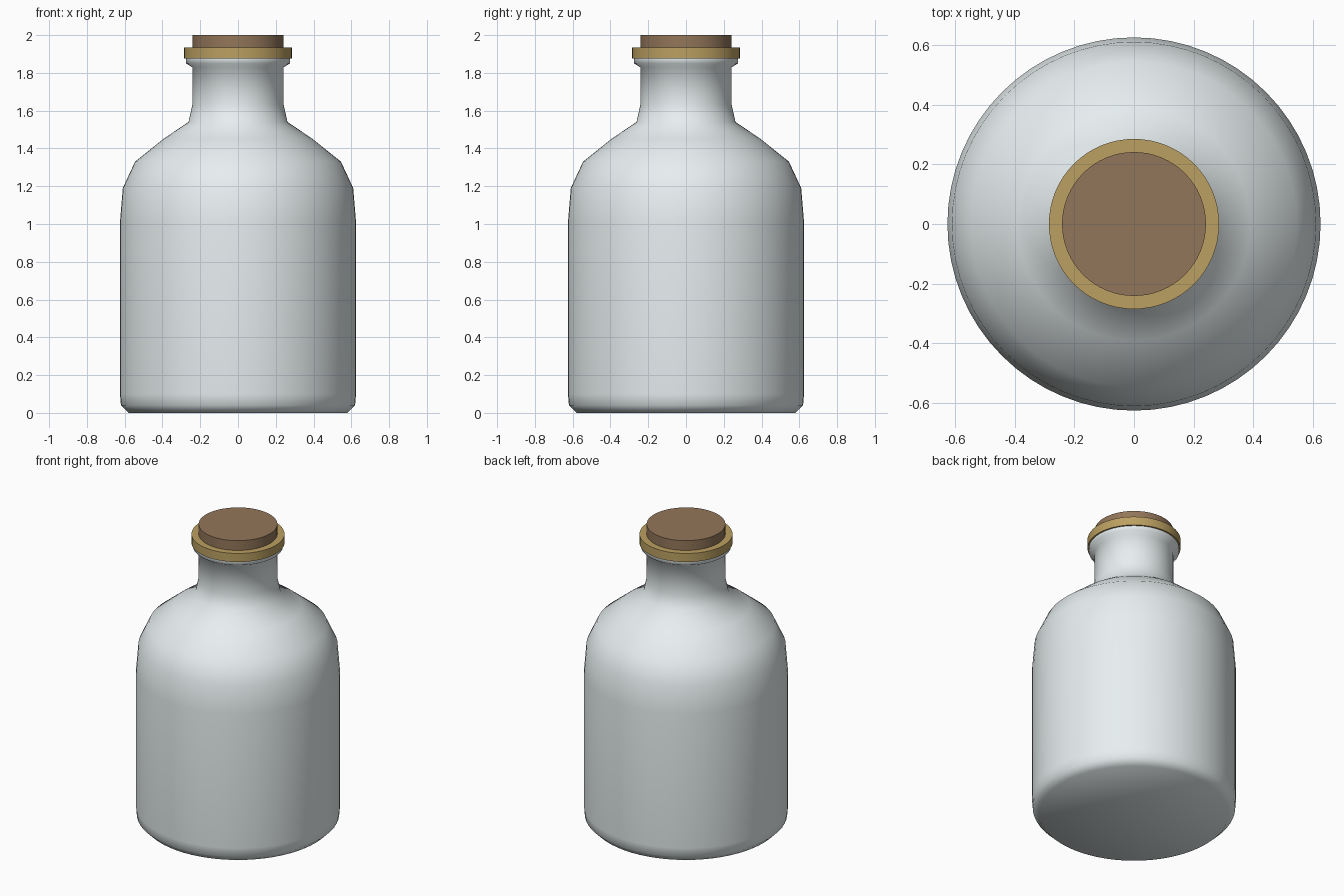
import bpy, math

if "Cube" in bpy.data.objects:
    bpy.data.objects.remove(bpy.data.objects["Cube"])


def material(name, color):
    m = bpy.data.materials.new(name)
    m.diffuse_color = (*color, 1)
    m.use_nodes = True
    m.node_tree.nodes["Principled BSDF"].inputs["Base Color"].default_value = m.diffuse_color
    return m


def lathe(name, profile, segments, mat, smooth_angle, closed=False):
    """Revolve (radius, z) points about z; points on the axis become poles."""
    verts, faces, rings = [], [], []
    for r, z in profile:
        start = len(verts)
        if r == 0:
            verts.append((0, 0, z))
            rings.append([start] * segments)
        else:
            for i in range(segments):
                a = 2 * math.pi * i / segments
                verts.append((r * math.cos(a), r * math.sin(a), z))
            rings.append(list(range(start, start + segments)))
    pairs = list(zip(rings, rings[1:]))
    if closed:
        pairs.append((rings[-1], rings[0]))
    for low, high in pairs:
        for i in range(segments):
            j = (i + 1) % segments
            quad = [low[i], low[j], high[j], high[i]]
            faces.append(list(dict.fromkeys(quad)))
    mesh = bpy.data.meshes.new(name)
    mesh.from_pydata(verts, [], faces)
    mesh.materials.append(mat)
    obj = bpy.data.objects.new(name, mesh)
    bpy.context.collection.objects.link(obj)
    bpy.ops.object.select_all(action='DESELECT')
    obj.select_set(True)
    bpy.context.view_layer.objects.active = obj
    bpy.ops.object.shade_smooth_by_angle(angle=math.radians(smooth_angle))
    return obj


glass = material("pale_glass", (0.80, 0.86, 0.87))
cork_brown = material("cork_brown", (0.29, 0.18, 0.10))
straw = material("straw", (0.50, 0.35, 0.12))

# Bottle: base, straight body, faceted shoulder, neck and flared lip
lathe("bottle", [
    (0, 0), (0.58, 0), (0.62, 0.04), (0.625, 0.10), (0.625, 1.01),
    (0.61, 1.19), (0.545, 1.33), (0.39, 1.454), (0.262, 1.54),
    (0.242, 1.63), (0.242, 1.83), (0.275, 1.85), (0.275, 1.876), (0.24, 1.876),
], 64, glass, 65)

# Cork stopper, sunk into the neck
lathe("cork", [(0, 1.81), (0.241, 1.81), (0.241, 2.0), (0, 2.0)],
      64, cork_brown, 40)

# Band around the cork, resting on the lip
lathe("cork_band", [(0.24, 1.876), (0.285, 1.876), (0.285, 1.934), (0.24, 1.934)],
      64, straw, 40, closed=True)
